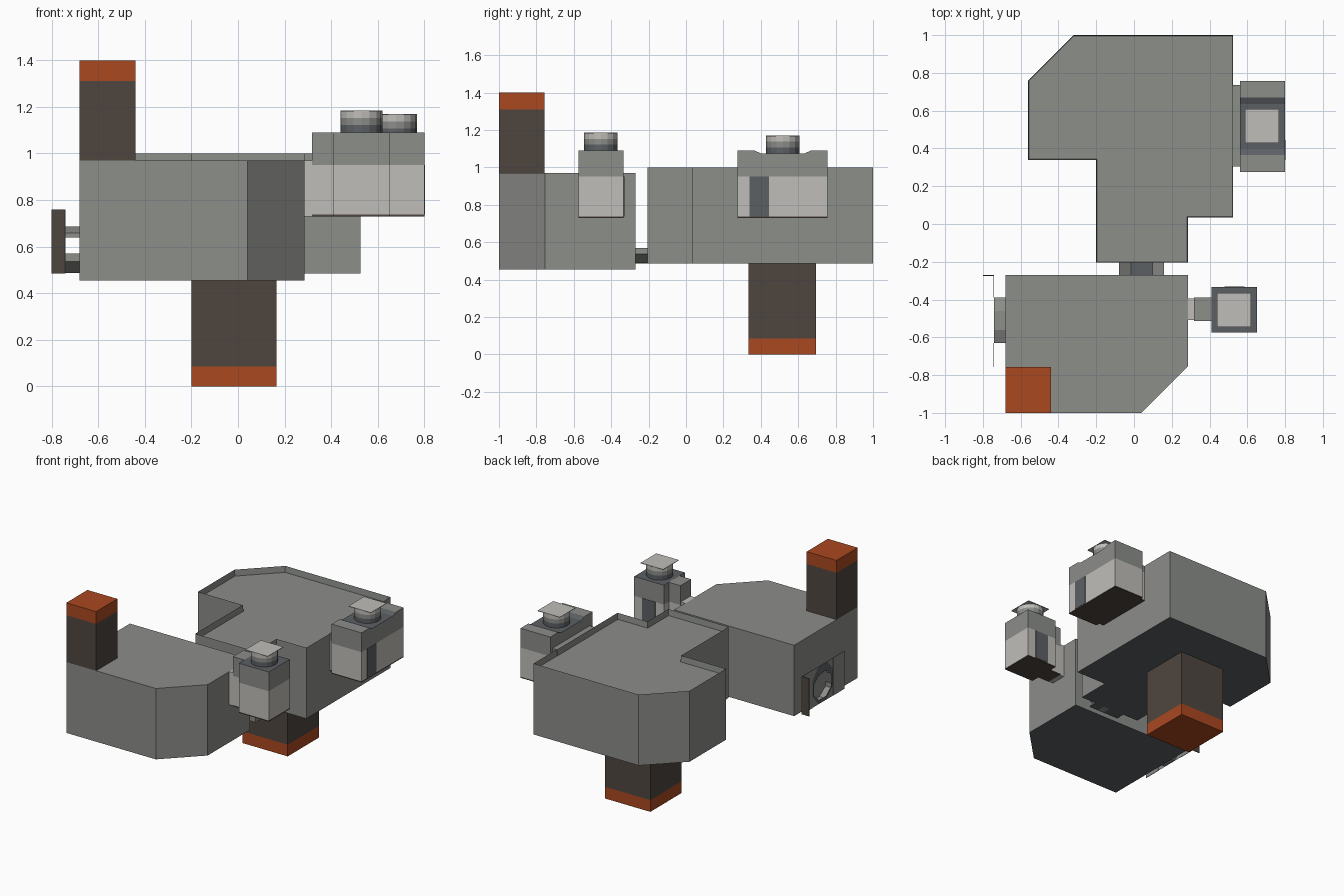
import bpy, bmesh, math

if "Cube" in bpy.data.objects:
    bpy.data.objects.remove(bpy.data.objects["Cube"])

def lin(c):
    c /= 255
    return c / 12.92 if c <= 0.04045 else ((c + 0.055) / 1.055) ** 2.4

MATS = {}
for name, rgb in {"hull grey": (140, 142, 138), "slate": (92, 96, 100), "pale grey": (192, 190, 185),
                  "dark brown": (78, 70, 63), "rust orange": (170, 72, 32)}.items():
    m = bpy.data.materials.new(name)
    m.diffuse_color = (*[lin(c) for c in rgb], 1)
    m.use_nodes = True
    m.node_tree.nodes["Principled BSDF"].inputs["Base Color"].default_value = m.diffuse_color
    MATS[name] = m
ORDER = list(MATS)
GREY, SLATE, PALE, BROWN, ORANGE = range(5)

def finish(name, bm, normals=True):
    if normals:
        bmesh.ops.recalc_face_normals(bm, faces=bm.faces)
    me = bpy.data.meshes.new(name)
    bm.to_mesh(me)
    bm.free()
    for n in ORDER:
        me.materials.append(MATS[n])
    ob = bpy.data.objects.new(name, me)
    bpy.context.collection.objects.link(ob)
    return ob

def prism(name, outline, levels, bands, bottom=SLATE, top=GREY, rim=0):
    """Stack an outline through z levels; one colour per band. rim sinks the top below thin walls."""
    bm = bmesh.new()
    rings = [[bm.verts.new((x, y, z)) for x, y in outline] for z in levels]
    n = len(outline)
    for k, mat in enumerate(bands):
        for i in range(n):
            j = (i + 1) % n
            f = bm.faces.new((rings[k][i], rings[k][j], rings[k + 1][j], rings[k + 1][i]))
            f.material_index = mat
    bm.faces.new(rings[0]).material_index = bottom
    if rim:
        # inner wall and sunken floor
        z = levels[-1] - rim
        low = [bm.verts.new((x, y, z)) for x, y in outline]
        cx = sum(p[0] for p in outline) / n
        for i in range(n):
            j = (i + 1) % n
            bm.faces.new((rings[-1][i], rings[-1][j], low[j], low[i])).material_index = GREY
            a, b, c = outline[i - 1], outline[i], outline[j]
            # pull the floor corner inward a hair along the mitre
            d1 = math.atan2(b[1] - a[1], b[0] - a[0])
            d2 = math.atan2(c[1] - b[1], c[0] - b[0])
            h = (d2 - d1 + math.pi) % (2 * math.pi) - math.pi
            mid, s = d1 + h / 2 + math.pi / 2, 0.004 / math.cos(h / 2)
            low[i].co.x += s * math.cos(mid)
            low[i].co.y += s * math.sin(mid)
        bm.faces.new(low).material_index = top
    else:
        bm.faces.new(rings[-1]).material_index = top
    return finish(name, bm)

def rect(x0, x1, y0, y1):
    return [(x0, y0), (x1, y0), (x1, y1), (x0, y1)]

def box(name, x0, x1, y0, y1, z0, z1, mat):
    return prism(name, rect(x0, x1, y0, y1), [z0, z1], [mat], mat, mat)

# Main hull blocks
prism("front_hull", [(-.68, -1), (.04, -1), (.285, -.755), (.285, -.27), (-.68, -.27)],
      [.455, .97], [GREY])
prism("rear_hull", [(-.56, .34), (-.2, .34), (-.2, -.205), (.285, -.205), (.285, .035),
                    (.525, .035), (.525, 1), (-.32, 1), (-.56, .76)],
      [.485, 1.0], [GREY], rim=.045)

# Orange-tipped posts
prism("lower_post", rect(-.2, .165, .335, .695), [0, .085, .49], [ORANGE, BROWN], ORANGE, BROWN)
prism("upper_post", rect(-.68, -.44, -1, -.757), [.965, 1.31, 1.4], [BROWN, ORANGE], BROWN, ORANGE)

# Open trough sections used for the pipe joints
def trough(name, place, z_edge, z_bed):
    bm = bmesh.new()
    prof = [(-.12, z_edge), (-.12, z_edge + (z_bed - z_edge) * .4), (-.05, z_bed),
            (.05, z_bed), (.12, z_edge + (z_bed - z_edge) * .4), (.12, z_edge)]
    ends = [[bm.verts.new(place(s, t, z)) for s, z in prof] for t in (0, 1)]
    for i in range(5):
        bm.faces.new((ends[0][i], ends[0][i + 1], ends[1][i + 1], ends[1][i])).material_index = GREY
    finish(name, bm)

trough("hull_joint", lambda s, t, z: (.04 + s, -.275 + t * .075, z), .57, .487)
box("hull_joint_bed", -.08, .16, -.275, -.2, .487, .492, SLATE)
side = lambda s, t, z: (-.74 + t * .065, -.51 + s, z)
trough("side_port_lower", side, .57, .487)
trough("side_port_upper", side, .64, .687)

# Side port plate with an octagonal opening
bm = bmesh.new()
hole, edge = [], []
for i in range(8):
    a = math.pi / 8 + i * math.pi / 4
    c, s = math.cos(a), math.sin(a)
    hole.append(bm.verts.new((-.742, -.51 + .11 * c, .605 + .1 * s)))
    k = max(abs(c), abs(s))
    edge.append(bm.verts.new((-.742, -.51 + .12 * c / k, .622 + .137 * s / k)))
for i in range(8):
    j = (i + 1) % 8
    bm.faces.new((edge[i], edge[j], hole[j], hole[i])).material_index = SLATE
for i in (0, 2, 4, 6):  # square off the plate corners
    c = bm.verts.new((-.742, edge[i].co.y if abs(edge[i].co.y + .51) > .119 else edge[i + 1].co.y,
                      edge[i + 1].co.z if abs(edge[i + 1].co.z - .622) > .136 else edge[i].co.z))
    bm.faces.new((edge[i], c, edge[i + 1])).material_index = GREY
finish("side_port_plate", bm)
for nm, y0, y1 in (("side_plate_back", -.39, -.27), ("side_plate_front", -.757, -.63)):
    box(nm, -.744, -.74, y0, y1, .485, .76, GREY)
box("side_fin", -.8, -.742, -.274, -.27, .485, .76, BROWN)

# Cap: banded round knob under a square plate
def knob(name, x, y, z, r=.09):
    ring = [(x + r * math.cos(i * math.pi / 8), y + r * math.sin(i * math.pi / 8)) for i in range(16)]
    prism(name, ring, [z, z + .032, z + .062, z + .09], [SLATE, GREY, PALE], SLATE, SLATE)
    box(name + "_plate", x - r, x + r, y - r, y + r, z + .091, z + .095, PALE)

# Small front pod
Z, BANDS = [.73, .738, .95, 1.09], [BROWN, PALE, GREY]
prism("front_pod", rect(.41, .65, -.575, -.333), Z, BANDS, BROWN, SLATE)
prism("front_pod_neck", rect(.318, .415, -.513, -.39), Z, BANDS, BROWN, GREY)
box("front_pod_mount", .28, .32, -.508, -.395, .73, .97, PALE)
box("front_pod_panel", .48, .585, -.334, -.33, .738, .95, SLATE)
knob("front_pod_knob", .53, -.455, 1.09)

# Long rear pod with a dipped roof
prism("rear_pod", rect(.56, .8, .275, .757), [.73, .738, .95, 1.06], BANDS, BROWN, GREY)
bm = bmesh.new()
roof = [(.275, 1.06), (.275, 1.09), (.365, 1.09), (.4, 1.075), (.635, 1.075),
        (.67, 1.09), (.757, 1.09), (.757, 1.06)]
ends = [[bm.verts.new((x, y, z)) for y, z in roof] for x in (.56, .8)]
for e in ends:
    bm.faces.new(e)
for i in range(8):
    j = (i + 1) % 8
    f = bm.faces.new((ends[0][i], ends[0][j], ends[1][j], ends[1][i]))
    f.material_index = SLATE if i in (2, 3, 4) else GREY
finish("rear_pod_roof", bm)
prism("rear_pod_mount", rect(.52, .565, .305, .735), [.73, .738, .95, 1.0], BANDS, BROWN, GREY)
box("rear_pod_panel", .798, .802, .34, .445, .738, .95, SLATE)
knob("rear_pod_knob", .678, .518, 1.075)
